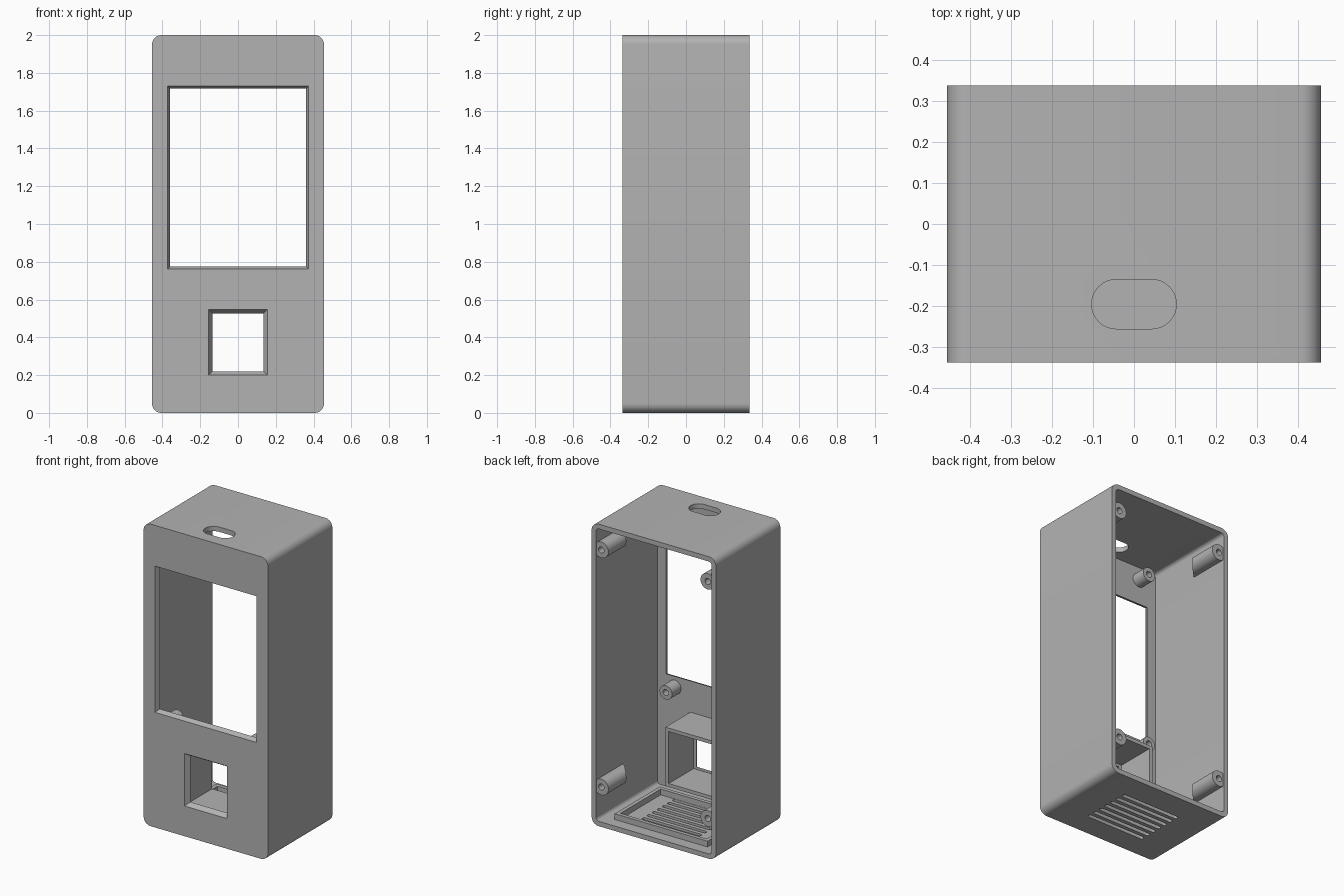
import bpy, bmesh, math

cube = bpy.data.objects.get("Cube")
if cube:
    bpy.data.objects.remove(cube, do_unlink=True)

grey = bpy.data.materials.new("light_grey_plastic")
grey.use_nodes = True
COLOUR = (0.45, 0.45, 0.45, 1)
grey.diffuse_color = COLOUR
grey.node_tree.nodes["Principled BSDF"].inputs["Base Color"].default_value = COLOUR

W, D, H, T = 0.455, 0.337, 2.0, 0.032   # half width, half depth, height, wall


def rounded(cx, cy, hw, hh, r=0, n=8):
    """Counter-clockwise rounded rectangle outline."""
    pts = []
    for i, (sx, sy) in enumerate(((1, 1), (-1, 1), (-1, -1), (1, -1))):
        for k in range(n + 1 if r else 1):
            a = math.pi / 2 * (i + k / n)
            pts.append((cx + sx * (hw - r) + r * math.cos(a),
                        cy + sy * (hh - r) + r * math.sin(a)))
    return pts


def circle(cx, cy, r, n=32):
    return [(cx + r * math.cos(2 * math.pi * i / n),
             cy + r * math.sin(2 * math.pi * i / n)) for i in range(n)]


def loft(name, sections, axis="y"):
    """Solid through (offset, outline) sections along the y or z axis."""
    bm = bmesh.new()
    rings = []
    for d, outline in sections:
        rings.append([bm.verts.new((a, d, b) if axis == "y" else (a, b, d))
                      for a, b in outline])
    n = len(rings[0])
    for r0, r1 in zip(rings, rings[1:]):
        for i in range(n):
            j = (i + 1) % n
            bm.faces.new((r0[i], r0[j], r1[j], r1[i]))
    bm.faces.new(rings[0])
    bm.faces.new(rings[-1])
    bmesh.ops.recalc_face_normals(bm, faces=bm.faces)
    mesh = bpy.data.meshes.new(name)
    bm.to_mesh(mesh)
    bm.free()
    obj = bpy.data.objects.new(name, mesh)
    mesh.materials.append(grey)
    bpy.context.collection.objects.link(obj)
    return obj


def activate(obj):
    bpy.ops.object.select_all(action="DESELECT")
    obj.select_set(True)
    bpy.context.view_layer.objects.active = obj


def cut(obj, *cutters):
    for cutter in cutters:
        mod = obj.modifiers.new("cut", "BOOLEAN")
        mod.operation, mod.solver, mod.object = "DIFFERENCE", "EXACT", cutter
        activate(obj)
        bpy.ops.object.modifier_apply(modifier=mod.name)
        bpy.data.objects.remove(cutter, do_unlink=True)


def window(z0, z1, half, lip):
    """Opening through the front plate that narrows inward."""
    mid, hh = (z0 + z1) / 2, (z1 - z0) / 2
    grow = lip / T * 0.02
    return loft("window_cutter", [
        (-D - 0.02, rounded(0, mid, half + grow, hh + grow)),
        (-D + T + 0.01, rounded(0, mid, half - lip * 1.3, hh - lip * 1.3))])


# Housing: front, sides, top and bottom in one shell, open at the back
housing = loft("housing", [(-D, rounded(0, H / 2, W, H / 2, 0.05)),
                           (D, rounded(0, H / 2, W, H / 2, 0.05))])
inner = rounded(0, H / 2, W - T, H / 2 - T, 0.022)
cut(housing,
    loft("cavity", [(-D + T, inner), (D + 0.1, inner)]),
    window(0.762, 1.73, 0.373, 0.014),
    window(0.2, 0.547, 0.155, 0.02))

# Cable slot in the top
slot = rounded(0, -0.195, 0.103, 0.06, 0.0595)
cut(housing, loft("cable_slot", [(H - 0.1, slot), (H + 0.1, slot)], "z"))

# Ventilation slots in the bottom
for i in range(7):
    vent = rounded(0, -0.17 + i * 0.053, 0.215, 0.013, 0.0125, 4)
    cut(housing, loft("vent", [(-0.1, vent), (0.1, vent)], "z"))
parts = [housing]

# Raised rim around the ventilation slots
rim_out, rim_in = rounded(0, 0.025, 0.34, 0.235), rounded(0, 0.025, 0.315, 0.21)
rim = loft("vent_rim", [(T - 0.01, rim_out), (0.07, rim_out)], "z")
cut(rim, loft("rim_inside", [(-0.1, rim_in), (0.2, rim_in)], "z"))
parts.append(rim)

# Sleeve behind the small window
outer, opening = rounded(0, 0.374, 0.182, 0.195), rounded(0, 0.374, 0.158, 0.172)
sleeve = loft("small_window_sleeve", [(-D + T - 0.005, outer), (-0.045, outer)])
cut(sleeve, loft("sleeve_inside", [(-D, opening), (0.1, opening)]))
parts.append(sleeve)

for side, word in ((1, "left"), (-1, "right")):
    # Back cover screw posts, with ends sloping into the side walls
    for z, level in ((0.26, "lower"), (1.83, "upper")):
        x = side * 0.39
        ring = circle(x, z, 0.053)
        post = loft(f"{level}_{word}_cover_post", [(0.09, ring), (0.33, ring)])
        for v in post.data.vertices:
            if v.co.y < 0.2:
                v.co.y -= side * (v.co.x - x)
        hole = circle(x, z, 0.02)
        cut(post, loft("post_hole", [(0.18, hole), (0.4, hole)]))
        parts.append(post)
    # Display mounting bosses on the inside of the front plate
    for z, level in ((0.705, "lower"), (1.88, "upper")):
        ring, hole = circle(side * 0.295, z, 0.046), circle(side * 0.295, z, 0.02)
        boss = loft(f"{level}_{word}_display_boss", [(-D + T - 0.005, ring), (-0.21, ring)])
        cut(boss, loft("boss_hole", [(-0.285, hole), (0, hole)]))
        parts.append(boss)

for part in parts:
    activate(part)
    bpy.ops.object.shade_smooth_by_angle(angle=math.radians(30))
